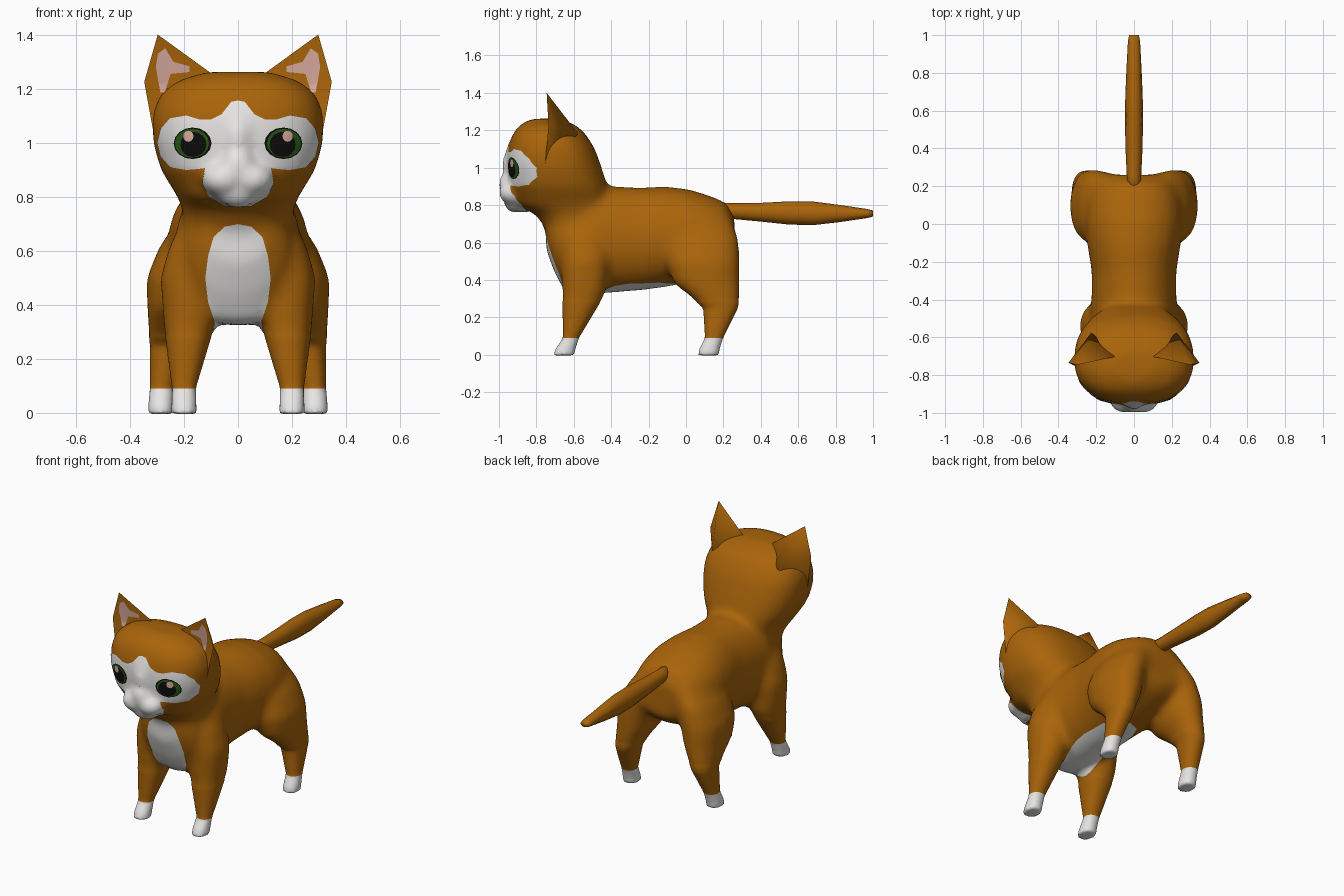
import bpy, bmesh, math
from mathutils import Vector, Matrix
from mathutils.bvhtree import BVHTree

cube = bpy.data.objects.get("Cube")
if cube:
    bpy.data.objects.remove(cube, do_unlink=True)


def material(name, rgb):
    mat = bpy.data.materials.new(name)
    mat.use_nodes = True
    mat.diffuse_color = (*rgb, 1)
    mat.node_tree.nodes["Principled BSDF"].inputs["Base Color"].default_value = (*rgb, 1)
    return mat


ORANGE = material("orange fur", (0.4, 0.128, 0.003))
WHITE = material("white fur", (0.8, 0.79, 0.78))
PINK = material("pale pink", (0.72, 0.42, 0.36))
GREEN = material("dark green", (0.02, 0.1, 0.006))
BLACK = material("black", (0.004, 0.004, 0.004))


def make_object(name, bm, mats):
    mesh = bpy.data.meshes.new(name)
    bm.to_mesh(mesh)
    bm.free()
    for mat in mats:
        mesh.materials.append(mat)
    mesh.shade_smooth()
    obj = bpy.data.objects.new(name, mesh)
    bpy.context.collection.objects.link(obj)
    return obj


def loft(bm, axis, rings, power=2.0, sides=24):
    """Closed tube through rings (position, centre u, centre v, radius u, radius v)."""
    loops = []
    for t, cu, cv, ru, rv in rings:
        loop = []
        for i in range(sides):
            c, s = math.cos(math.tau * i / sides), math.sin(math.tau * i / sides)
            u = cu + ru * math.copysign(abs(c) ** (2 / power), c)
            v = cv + rv * math.copysign(abs(s) ** (2 / power), s)
            loop.append(bm.verts.new((u, v, t) if axis == "z" else (u, t, v)))
        loops.append(loop)
    for a, b in zip(loops, loops[1:]):
        for i in range(sides):
            j = (i + 1) % sides
            bm.faces.new((a[i], a[j], b[j], b[i]))
    bm.faces.new(loops[0][::-1])
    bm.faces.new(loops[-1])


def ball(bm, centre, radii):
    bmesh.ops.create_uvsphere(bm, u_segments=20, v_segments=14, radius=1,
                              matrix=Matrix.Translation(centre) @ Matrix.Diagonal((*radii, 1)))


# Torso, given as (y, bottom, top, half width)
bm = bmesh.new()
torso = [(-0.745, 0.56, 0.74, 0.11), (-0.7, 0.44, 0.80, 0.18), (-0.64, 0.325, 0.87, 0.21),
         (-0.5, 0.325, 0.9, 0.235), (-0.38, 0.335, 0.9, 0.225), (-0.25, 0.345, 0.895, 0.225),
         (-0.1, 0.365, 0.9, 0.25), (0.02, 0.39, 0.885, 0.26), (0.13, 0.43, 0.85, 0.245),
         (0.215, 0.47, 0.815, 0.205), (0.26, 0.52, 0.73, 0.15)]
loft(bm, "y", [(y, 0, (b + t) / 2, w, (t - b) / 2) for y, b, t, w in torso], 2.1)

# Neck and head, given as (z, front, back, half width)
head = [(0.58, -0.72, -0.45, 0.17), (0.68, -0.755, -0.39, 0.2), (0.75, -0.805, -0.38, 0.205),
        (0.8, -0.9, -0.4, 0.225), (0.9, -0.945, -0.42, 0.288), (1.0, -0.955, -0.45, 0.316),
        (1.1, -0.955, -0.485, 0.32), (1.18, -0.93, -0.535, 0.29), (1.23, -0.89, -0.59, 0.225),
        (1.262, -0.83, -0.68, 0.12)]
loft(bm, "z", [(z, 0, (f + b) / 2, w, (b - f) / 2) for z, f, b, w in head], 2.4)

# Muzzle: brow ridge, nose, chin and two cheeks
ball(bm, (0, -0.9, 1.02), (0.065, 0.08, 0.13))
ball(bm, (0, -0.93, 0.915), (0.065, 0.07, 0.07))
ball(bm, (0, -0.9, 0.81), (0.08, 0.07, 0.052))
for side in (1, -1):
    ball(bm, (side * 0.052, -0.92, 0.865), (0.08, 0.08, 0.062))

# Legs, given as (z, x, y, half width, half depth)
front_leg = [(-0.004, 0.2, -0.654, 0.048, 0.056), (0.03, 0.2, -0.645, 0.047, 0.055),
             (0.09, 0.2, -0.615, 0.045, 0.044), (0.33, 0.18, -0.545, 0.097, 0.118),
             (0.5, 0.178, -0.54, 0.112, 0.13), (0.62, 0.15, -0.545, 0.105, 0.125),
             (0.72, 0.115, -0.55, 0.085, 0.1)]
rear_leg = [(-0.004, 0.286, 0.12, 0.048, 0.057), (0.03, 0.286, 0.125, 0.047, 0.056),
            (0.09, 0.282, 0.15, 0.045, 0.05), (0.25, 0.26, 0.185, 0.067, 0.095),
            (0.32, 0.247, 0.15, 0.087, 0.14), (0.38, 0.23, 0.11, 0.107, 0.18),
            (0.5, 0.215, 0.09, 0.125, 0.2), (0.62, 0.175, 0.09, 0.115, 0.195),
            (0.75, 0.11, 0.085, 0.08, 0.15)]
for leg in (front_leg, rear_leg):
    for side in (1, -1):
        loft(bm, "z", [(z, side * x, y, w, d) for z, x, y, w, d in leg], 2.2, 16)
bmesh.ops.recalc_face_normals(bm, faces=bm.faces)

# Blend the parts into one skin
source = make_object("body_source", bm, [])
remesh = source.modifiers.new("blend", "REMESH")
remesh.mode = "VOXEL"
remesh.voxel_size = 0.013
smooth = source.modifiers.new("soften", "SMOOTH")
smooth.factor = 0.5
smooth.iterations = 4
blended = bpy.data.meshes.new_from_object(
    source.evaluated_get(bpy.context.evaluated_depsgraph_get()))
bpy.data.objects.remove(source, do_unlink=True)

# Soften the joints of the trunk further, sparing the face and lower legs
bm = bmesh.new()
bm.from_mesh(blended)
bpy.data.meshes.remove(blended)
trunk = [v for v in bm.verts if v.co.z > 0.28 and (v.co.y > -0.82 or v.co.z > 1.05)]
for _ in range(22):
    bmesh.ops.smooth_vert(bm, verts=trunk, factor=0.5,
                          use_axis_x=True, use_axis_y=True, use_axis_z=True)
muzzle = [v for v in bm.verts if v.co.y < -0.8 and v.co.z > 0.7]
for _ in range(8):
    bmesh.ops.smooth_vert(bm, verts=muzzle, factor=0.5,
                          use_axis_x=True, use_axis_y=True, use_axis_z=True)

# White paws: cut the skin above the feet and colour what lies below
PAW_TOP = 0.09
bmesh.ops.bisect_plane(bm, geom=bm.verts[:] + bm.edges[:] + bm.faces[:],
                       plane_co=(0, 0, PAW_TOP), plane_no=(0, 0, 1))
for face in bm.faces:
    face.material_index = int(face.calc_center_median().z < PAW_TOP)
bm.normal_update()
skin = BVHTree.FromBMesh(bm)
make_object("body", bm, [ORANGE, WHITE])

# Tail
bm = bmesh.new()
loft(bm, "y", [(0.17, 0, 0.775, 0.036, 0.04), (0.25, 0, 0.768, 0.038, 0.042),
               (0.4, 0, 0.762, 0.045, 0.05), (0.55, 0, 0.758, 0.048, 0.062),
               (0.68, 0, 0.756, 0.046, 0.063), (0.82, 0, 0.755, 0.04, 0.046),
               (0.97, 0, 0.755, 0.032, 0.024), (1.0, 0, 0.755, 0.026, 0.016)], 2, 12)
bmesh.ops.recalc_face_normals(bm, faces=bm.faces)
make_object("tail", bm, [ORANGE])


def patch(name, outline, centre, mat, lift, target=skin, axis="y", rings=14, steps=5):
    """Thin marking: an outline filled with rings and laid on the target surface."""
    rim = []
    for a, b in zip(outline, outline[1:] + outline[:1]):
        rim += [Vector(a).lerp(Vector(b), k / steps) for k in range(steps)]
    ray = Vector((0, 1, 0)) if axis == "y" else Vector((0, 0, 1))
    bm = bmesh.new()

    def place(p):
        start = Vector((p.x, -2, p.y)) if axis == "y" else Vector((p.x, p.y, -1))
        hit, normal, _, _ = target.ray_cast(start, ray)
        if hit is None:
            hit, normal, _, _ = target.find_nearest(start + ray)
        return bm.verts.new(hit + normal * lift)

    mid = Vector(centre)
    hub = place(mid)
    loops = [[place(mid.lerp(p, r / rings)) for p in rim] for r in range(1, rings + 1)]
    for i in range(len(rim)):
        j = (i + 1) % len(rim)
        bm.faces.new((hub, loops[0][i], loops[0][j]))
        for a, b in zip(loops, loops[1:]):
            bm.faces.new((a[i], b[i], b[j], a[j]))
    bm.normal_update()
    if sum(f.normal.dot(ray) * f.calc_area() for f in bm.faces) > 0:
        bmesh.ops.reverse_faces(bm, faces=bm.faces)
    make_object(name, bm, [mat])


def both_halves(half):
    return half + [(-x, v) for x, v in reversed(half) if x > 0]


def ellipse(x, z, rx, rz):
    return [(x + rx * math.cos(math.tau * i / 16), z + rz * math.sin(math.tau * i / 16))
            for i in range(16)]


# White markings on face, chest and belly
mask = [(0, 1.155), (0.025, 1.15), (0.06, 1.105), (0.1, 1.085), (0.14, 1.085), (0.19, 1.1),
        (0.25, 1.09), (0.285, 1.05), (0.297, 1.0), (0.285, 0.95), (0.25, 0.91), (0.19, 0.9),
        (0.12, 0.905), (0.13, 0.85), (0.105, 0.8), (0.05, 0.768), (0, 0.765)]
patch("face_mask", both_halves(mask), (0, 0.99), WHITE, 0.003, rings=28)
bib = [(0, 0.7), (0.05, 0.69), (0.09, 0.65), (0.11, 0.58), (0.12, 0.5), (0.11, 0.41), (0.085, 0.335)]
patch("chest_bib", both_halves(bib), (0, 0.52), WHITE, 0.003)
belly = [(0, -0.03), (0.07, -0.06), (0.11, -0.14), (0.12, -0.3), (0.1, -0.5), (0.085, -0.655)]
patch("belly_marking", both_halves(belly), (0, -0.35), WHITE, 0.003, axis="z")

for side, word in ((1, "left"), (-1, "right")):
    # Eye layers
    for part, x, z, rx, rz, mat, lift in (
            ("eye_rim", 0.166, 0.998, 0.069, 0.058, BLACK, 0.005),
            ("iris", 0.168, 0.998, 0.062, 0.053, GREEN, 0.0065),
            ("pupil", 0.162, 0.994, 0.047, 0.046, BLACK, 0.008),
            ("eye_glint", 0.18, 1.024, 0.018, 0.02, PINK, 0.0095)):
        patch(f"{word}_{part}", ellipse(side * x, z, rx, rz), (side * x, z), mat, lift,
              rings=6, steps=2)

    # Ear: hollow front, pointed tip, rounded sloping back
    bm = bmesh.new()
    tip, outer, low, hollow, inner, back = [bm.verts.new((side * x, y, z)) for x, y, z in (
        (0.297, -0.745, 1.4), (0.347, -0.735, 1.225), (0.306, -0.755, 1.0),
        (0.25, -0.715, 1.21), (0.09, -0.7, 1.25), (0.225, -0.575, 1.18))]
    for tri in ((tip, outer, hollow), (outer, low, hollow), (hollow, inner, tip), (hollow, low, inner),
                (tip, back, outer), (outer, back, low), (tip, inner, back), (low, back, inner)):
        bm.faces.new(tri)
    bmesh.ops.recalc_face_normals(bm, faces=bm.faces)
    surface = BVHTree.FromBMesh(bm)
    ear = make_object(f"{word}_ear", bm, [ORANGE])
    ear.data.set_sharp_from_angle(angle=math.radians(95))
    lining = [(0.288, 1.185), (0.305, 1.28), (0.297, 1.33), (0.27, 1.35), (0.24, 1.3),
              (0.18, 1.283), (0.18, 1.262), (0.25, 1.255), (0.272, 1.185)]
    patch(f"{word}_ear_lining", [(side * x, z) for x, z in lining], (side * 0.28, 1.29),
          PINK, 0.004, surface)
